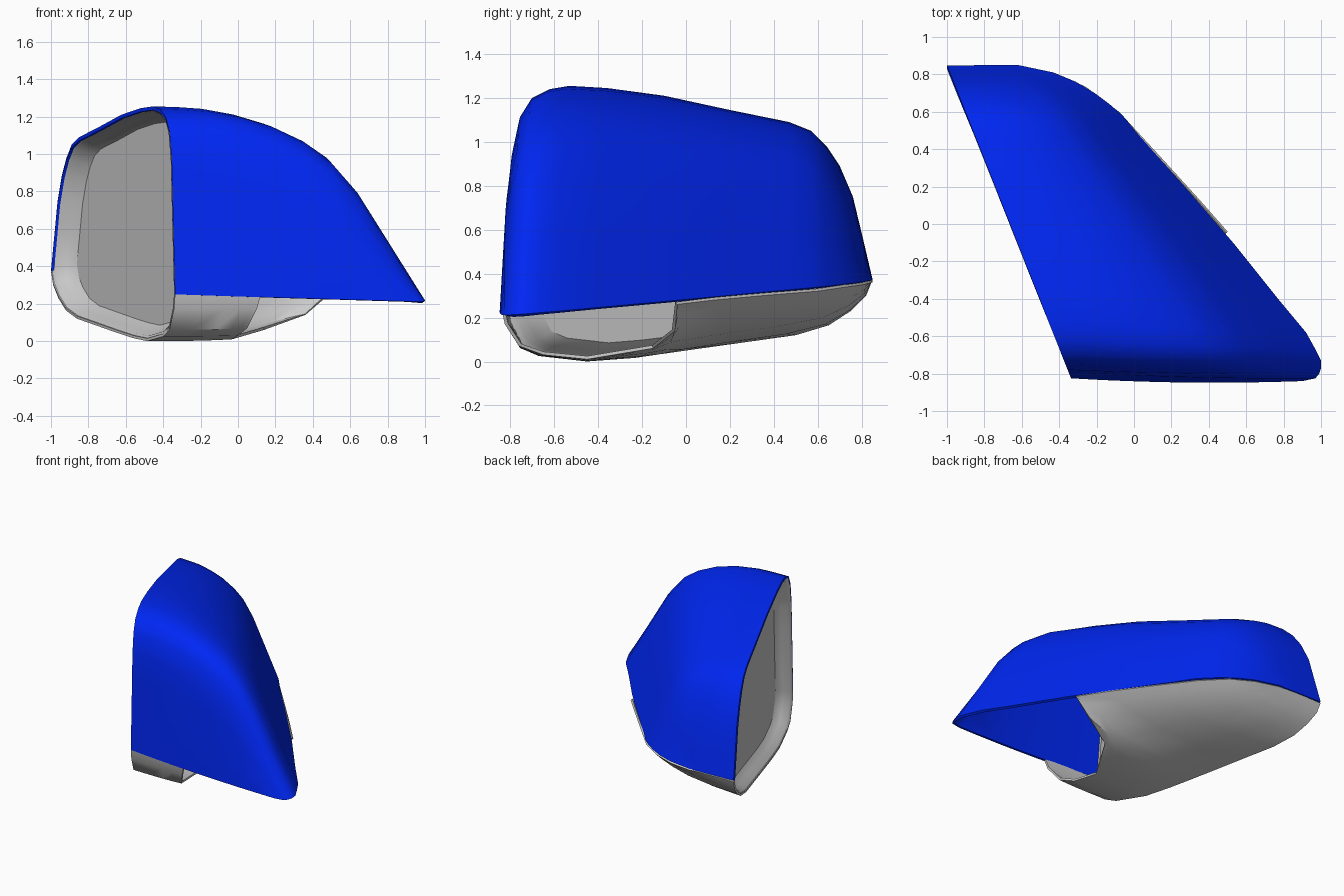
import bpy
from mathutils import Vector

if "Cube" in bpy.data.objects:
    bpy.data.objects.remove(bpy.data.objects["Cube"])


def rim_x(y):
    # slanted plane of the housing opening
    return -0.335 - 0.396 * (y + 0.83)


def base_z(x, y):
    # slightly tilted parting plane between cover and lower shell
    return 0.296 - 0.03 * x + 0.067 * y


def build(name, verts, faces, mat=None, thick=0.0):
    me = bpy.data.meshes.new(name)
    me.from_pydata(verts, [], faces)
    ob = bpy.data.objects.new(name, me)
    bpy.context.collection.objects.link(ob)
    if mat:
        me.materials.append(mat)
    bpy.ops.object.select_all(action='DESELECT')
    ob.select_set(True)
    bpy.context.view_layer.objects.active = ob
    if thick:
        mod = ob.modifiers.new("thickness", 'SOLIDIFY')
        mod.thickness = thick
        mod.offset = -1
        bpy.ops.object.modifier_apply(modifier=mod.name)
    bpy.ops.object.shade_smooth_by_angle(angle=0.7)
    return ob


def grid(rows, closed=False):
    n = len(rows[0])
    faces = []
    for i in range(len(rows) - 1):
        for j in range(n if closed else n - 1):
            k = (j + 1) % n
            faces.append((i * n + j, i * n + k, (i + 1) * n + k, (i + 1) * n + j))
    return [p for r in rows for p in r], faces


blue = bpy.data.materials.new("blue_paint")
blue.diffuse_color = (0.0, 0.02, 0.9, 1)
blue.use_nodes = True
blue.node_tree.nodes["Principled BSDF"].inputs["Base Color"].default_value = blue.diffuse_color

# Cover: sections (rim y, rim top z, outer x, outer y) sharing one dome profile
sections = [
    (-.825, .25, .90, -.84), (-.79, .80, .97, -.825), (-.78, .97, .99, -.80),
    (-.75, 1.12, 1.0, -.77), (-.70, 1.20, 1.0, -.73), (-.62, 1.24, .97, -.67),
    (-.53, 1.255, .92, -.58), (-.36, 1.245, .77, -.40), (-.10, 1.21, .53, -.10),
    (.20, 1.145, .27, .20), (.47, 1.09, .03, .47), (.57, 1.05, -.06, .58),
    (.64, .98, -.13, .64), (.70, .89, -.21, .70), (.76, .75, -.31, .76),
    (.80, .58, -.43, .81), (.848, .38, -.62, .85)]
dome = [(0, 1), (.1, 1), (.19, .995), (.31, .97), (.43, .925), (.55, .85),
        (.64, .765), (.74, .60), (.87, .30), (1, 0)]
rows = []
for i, (yr, zt, xo, yo) in enumerate(sections):
    bow = max(0, 5 - i) * .003     # front wall bulges slightly forward
    row = []
    for fx, fz in dome:
        x = rim_x(yr) + (xo - rim_x(yr)) * fx
        y = yr + (yo - yr) * fx - bow * 4 * fx * (1 - fx)
        b = base_z(x, y)
        row.append((x, y, b + (zt - base_z(rim_x(yr), yr)) * fz))
    rows.append(row)
build("mirror_cover", *grid(rows), mat=blue, thick=0.02)

# Lower shell: rim underside (y, z) joined to its outer edge and arm cut-out
low_rim = [(.848, .37), (.82, .30), (.75, .23), (.65, .165), (.5, .12), (.25, .085),
           (0, .05), (-.15, .03), (-.27, .015), (-.45, 0), (-.67, .025),
           (-.75, .06), (-.81, .17), (-.825, .25)]
outer = [(-.62, .85, .36), (-.43, .81, .35), (-.26, .735, .34), (-.08, .6, .32),
         (.15, .35, .30), (.35, .13, .28), (.5, -.04, .26), (.36, -.05, .14),
         (.14, -.15, .06), (-.03, -.45, .01), (0, -.65, .03), (.05, -.76, .07),
         (.10, -.825, .17), (.12, -.84, .24)]
rows = []
for (y, z), o in zip(low_rim, outer):
    a = Vector((rim_x(y), y, z))
    row = []
    for t in (0, .3, .6, .8, .92, 1):
        p = a.lerp(Vector(o), t)
        p.z = z + (o[2] - z) * t ** 3
        row.append(tuple(p))
    rows.append(row)
build("lower_shell", *grid(rows), thick=0.015)

# Recessed lip and mirror glass, both following the complete rim outline
outline = [(s[0], s[1]) for s in sections[1:]] + low_rim[1:]


def loop(scale, depth):
    pts = []
    for y, z in outline:
        y, z = y * scale, .63 + (z - .63) * scale
        pts.append((rim_x(y) + .93 * depth, y + .37 * depth, z))
    return pts


build("inner_lip", *grid([loop(.985, .0), loop(.955, .015), loop(.93, .06),
                          loop(.865, .10)], closed=True))
glass = loop(.865, .10)
build("mirror_glass", glass, [tuple(range(len(glass)))])
